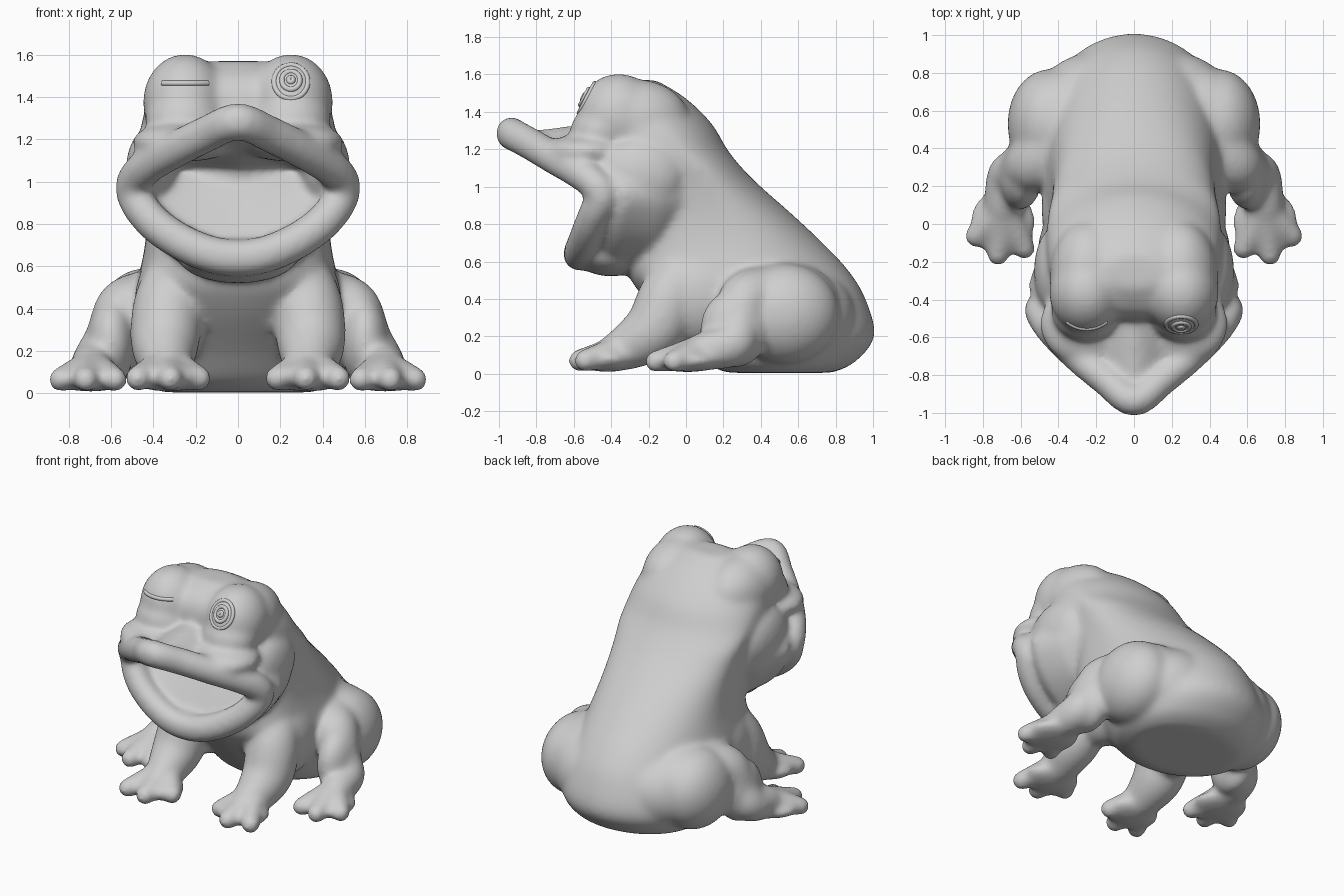
import bpy, bmesh, math
from mathutils import Vector, Matrix

cube = bpy.data.objects.get("Cube")
if cube:
    bpy.data.objects.remove(cube)

grey = bpy.data.materials.new("plain_grey")
grey.use_nodes = True
grey.diffuse_color = (0.62, 0.62, 0.62, 1)
grey.node_tree.nodes["Principled BSDF"].inputs["Base Color"].default_value = (0.62, 0.62, 0.62, 1)

bm = bmesh.new()


def spline(points, steps, closed=False):
    """Smooth curve through points of any dimension."""
    n = len(points)
    pick = (lambda i: points[i % n]) if closed else (lambda i: points[max(0, min(n - 1, i))])
    out = []
    for i in range(n if closed else n - 1):
        for s in range(steps):
            t = s / steps
            out.append([0.5 * (2 * b + (c - a) * t + (2 * a - 5 * b + 4 * c - d) * t * t
                               + (3 * b - a - 3 * c + d) * t ** 3)
                        for a, b, c, d in zip(pick(i - 1), pick(i), pick(i + 1), pick(i + 2))])
    if not closed:
        out.append(list(points[-1]))
    return out


def ellipsoid(centre, radii, subdivisions=4):
    bmesh.ops.create_icosphere(
        bm, subdivisions=subdivisions, radius=1,
        matrix=Matrix.Translation(centre) @ Matrix.Diagonal((*radii, 1)))


def limb(points, side=1, steps=6):
    """Rounded tapering limb; each point is x, y, z, radius."""
    for x, y, z, r in spline(points, steps):
        ellipsoid((side * x, y, z), (r, r, r), 3)


def loft(rings):
    """Closed solid through rings with equal point counts."""
    rows = [[bm.verts.new(p) for p in ring] for ring in rings]
    for a, b in zip(rows, rows[1:]):
        for i in range(len(a)):
            j = (i + 1) % len(a)
            bm.faces.new((a[i], a[j], b[j], b[i]))
    for row in (rows[0], rows[-1]):
        middle = bm.verts.new(sum((v.co for v in row), Vector()) / len(row))
        for i in range(len(row)):
            bm.faces.new((row[i], row[(i + 1) % len(row)], middle))


# Trunk and skull: height, front y, back y, half width, squareness of the front
sections = [
    (0.005, 0.22, 0.78, 0.36, 1), (0.06, 0.1, 0.9, 0.45, 1), (0.2, -0.03, 1.008, 0.5, 1),
    (0.4, -0.22, 0.96, 0.5, 0.9), (0.55, -0.31, 0.87, 0.47, 0.8), (0.7, -0.24, 0.73, 0.44, 0.65),
    (0.85, -0.21, 0.57, 0.43, 0.6), (1.0, -0.2, 0.4, 0.44, 0.6), (1.1, -0.22, 0.3, 0.455, 0.6),
    (1.2, -0.38, 0.22, 0.465, 0.7), (1.32, -0.5, 0.15, 0.445, 0.7), (1.42, -0.5, 0.06, 0.39, 0.7),
    (1.5, -0.45, -0.04, 0.32, 0.8), (1.57, -0.34, -0.16, 0.15, 1)]
trunk = []
for z, front, back, half, square in spline(sections, 4):
    ring = []
    for k in range(64):
        c, s = math.cos(math.tau * k / 64), math.sin(math.tau * k / 64)
        power = square if s < 0 else 1
        ring.append((half * math.copysign(abs(c) ** power, c),
                     (front + back) / 2 + (back - front) / 2 * math.copysign(abs(s) ** power, s), z))
    trunk.append(ring)
loft(trunk)

# Wide open mouth: lip path from the upper tip round to the chin
lip_half = [
    (0, -0.935, 1.285), (0.15, -0.825, 1.225), (0.3, -0.7, 1.15), (0.42, -0.58, 1.08),
    (0.485, -0.49, 1.015), (0.495, -0.45, 0.95), (0.455, -0.485, 0.87), (0.375, -0.52, 0.785),
    (0.25, -0.55, 0.705), (0.12, -0.57, 0.655), (0, -0.573, 0.64)]
lip = spline(lip_half + [(-x, y, z) for x, y, z in lip_half[-2:0:-1]], 5, closed=True)


def mouth_ring(sx, sy, upper, lower, middle=1.0):
    """Copy of the lip path, scaled separately above and below the corners."""
    return [(x * sx, y * sy, middle + (z - 1) * (upper if z > 1 else lower)) for x, y, z in lip]


# Outer skin from the neck to the lips, then inner skin back to the throat
loft([mouth_ring(0.82, -0.1, 0.8, 0.8), mouth_ring(1.0, 0.3, 1.3, 1.3),
      mouth_ring(1.13, 0.72, 1.12, 1.28), lip,
      mouth_ring(0.8, 0.8, 0.6, 0.6, 1.03), mouth_ring(0.5, 0.58, 0.2, 0.2, 1.07)])
for x, y, z in lip:
    ellipsoid((x, y, z), (0.085, 0.085, 0.09), 3)
# Chin
ellipsoid((0, -0.4, 0.64), (0.28, 0.2, 0.12))

EYE_RADII = (0.2, 0.22, 0.23)
for side in (1, -1):
    # Eye bulges running back into the skull, bags beneath, snout and cheeks
    ellipsoid((side * 0.25, -0.36, 1.375), EYE_RADII)
    ellipsoid((side * 0.24, -0.27, 1.35), (0.205, 0.29, 0.225))
    ellipsoid((side * 0.255, -0.45, 1.3), (0.185, 0.17, 0.13))
    ellipsoid((side * 0.25, -0.53, 1.19), (0.25, 0.22, 0.095))
    ellipsoid((side * 0.41, -0.25, 1.06), (0.12, 0.24, 0.2))
    # Flank, hip and thigh
    ellipsoid((side * 0.3, 0.08, 0.42), (0.19, 0.28, 0.28))
    ellipsoid((side * 0.2, 0.6, 0.3), (0.34, 0.31, 0.28))
    ellipsoid((side * 0.36, 0.5, 0.36), (0.25, 0.33, 0.245))
    ellipsoid((side * 0.45, 0.53, 0.32), (0.22, 0.29, 0.27))
    # Shin, webbed hind foot and toes
    limb([(0.44, 0.42, 0.41, 0.17), (0.53, 0.32, 0.39, 0.15), (0.6, 0.28, 0.26, 0.125),
          (0.66, 0.25, 0.16, 0.12), (0.69, 0.1, 0.12, 0.105), (0.7, 0, 0.085, 0.08)], side)
    ellipsoid((side * 0.6, 0.26, 0.24), (0.115, 0.185, 0.21))
    ellipsoid((side * 0.695, 0.01, 0.07), (0.175, 0.18, 0.062))
    for tip in ((0.84, -0.065), (0.72, -0.165), (0.58, -0.13)):
        limb([(0.69, 0.08, 0.12, 0.09), (*tip, 0.065, 0.06)], side, 10)
    # Front leg, webbed foot and toes
    limb([(0.27, 0.02, 0.58, 0.15), (0.325, -0.08, 0.42, 0.17), (0.345, -0.16, 0.25, 0.165),
          (0.34, -0.29, 0.155, 0.13), (0.33, -0.4, 0.105, 0.095)], side)
    ellipsoid((side * 0.33, -0.42, 0.08), (0.185, 0.15, 0.072))
    for tip in ((0.185, -0.46), (0.32, -0.57), (0.475, -0.54)):
        limb([(0.335, -0.3, 0.14, 0.09), (*tip, 0.07, 0.062)], side, 10)

# Fuse everything into one soft skin
bmesh.ops.recalc_face_normals(bm, faces=bm.faces)
mesh = bpy.data.meshes.new("frog_body")
bm.to_mesh(mesh)
bm.free()
mesh.materials.append(grey)
body = bpy.data.objects.new("frog_body", mesh)
bpy.context.collection.objects.link(body)
skin = body.modifiers.new("fuse", "REMESH")
skin.mode = "VOXEL"
skin.voxel_size = 0.015
skin.use_smooth_shade = True
soft = body.modifiers.new("soften", "SMOOTH")
soft.factor = 0.5
soft.iterations = 28


def eye_line(name, side, directions, cyclic, thickness):
    """Thin raised line half sunk into an eye bulge."""
    curve = bpy.data.curves.new(name, "CURVE")
    curve.dimensions = "3D"
    curve.bevel_depth = thickness
    curve.bevel_resolution = 3
    curve.use_fill_caps = True
    line = curve.splines.new("POLY")
    line.points.add(len(directions) - 1)
    for point, d in zip(line.points, directions):
        x, y, z = (a * b * 0.965 for a, b in zip(d, EYE_RADII))
        point.co = (side * 0.25 + x, -0.36 + y, 1.375 + z, 1)
    line.use_cyclic_u = cyclic
    curve.materials.append(grey)
    bpy.context.collection.objects.link(bpy.data.objects.new(name, curve))


# Open left eye: concentric rings
tilt = 0.5
ahead = Vector((0, -math.cos(tilt), math.sin(tilt)))
up = Vector((0, math.sin(tilt), math.cos(tilt)))
across = Vector((1, 0, 0))
for name, spread in (("eye_outer_ring", 0.42), ("eye_iris_ring", 0.22), ("eye_pupil", 0.05)):
    turn = [math.tau * k / 40 for k in range(40)]
    eye_line(name, 1, [math.cos(spread) * ahead + math.sin(spread)
                       * (math.cos(t) * across + math.sin(t) * up) for t in turn], True, 0.013)

# Winking right eye: closed lid line
sweep = [-0.65 + 1.3 * k / 24 for k in range(25)]
eye_line("closed_eyelid", -1, [Vector((math.sin(a) * math.cos(0.42), -math.cos(a) * math.cos(0.42),
                                       math.sin(0.42))) for a in sweep], False, 0.013)
